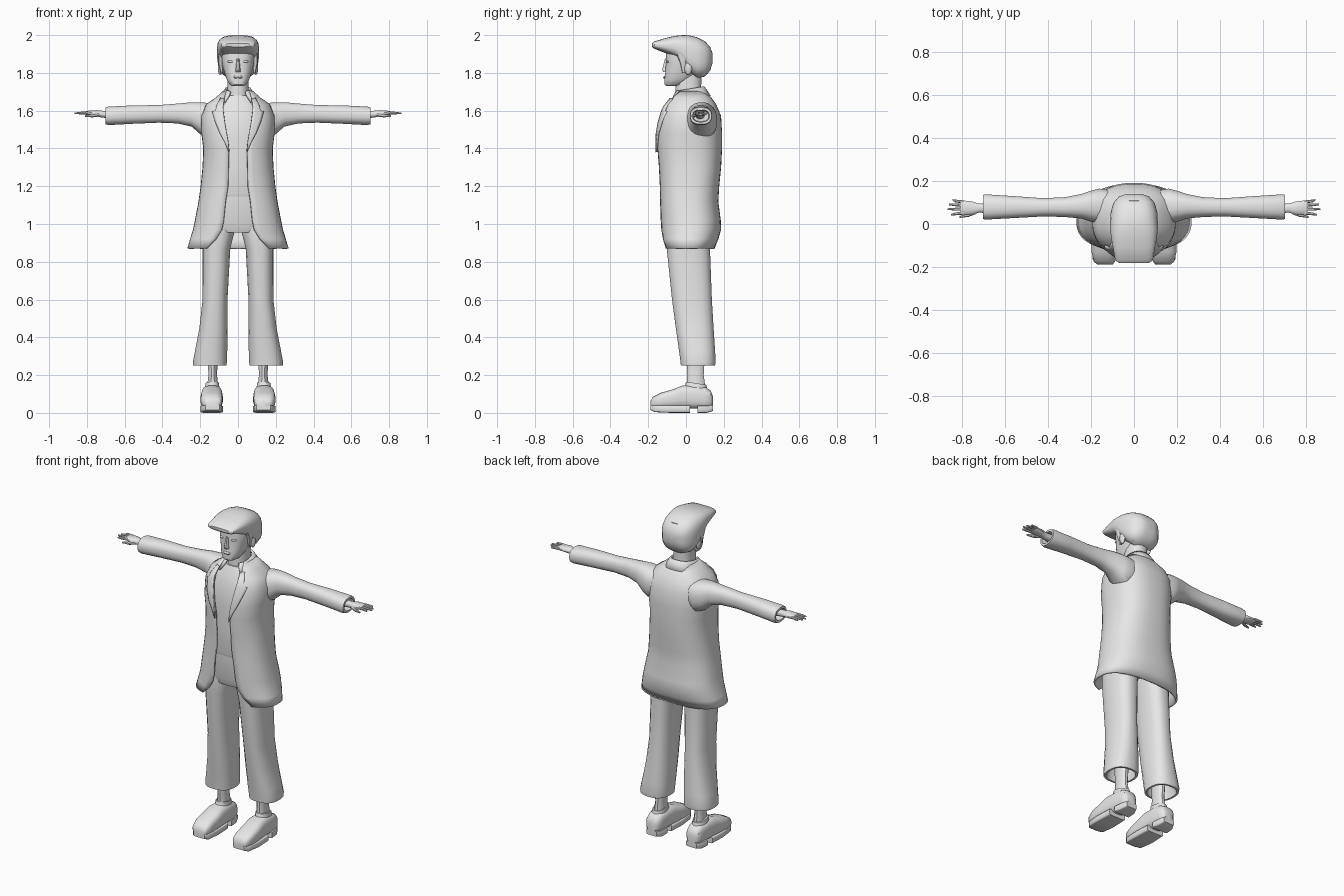
import bpy, bmesh, math
from mathutils import Vector

grey = bpy.data.materials.new("plain grey")
grey.diffuse_color = (0.8, 0.8, 0.8, 1)


def finish(name, bm, mirror=False, solid=0, angle=40):
    bmesh.ops.recalc_face_normals(bm, faces=bm.faces)
    me = bpy.data.meshes.new(name)
    bm.to_mesh(me)
    bm.free()
    me.materials.append(grey)
    ob = bpy.data.objects.new(name, me)
    bpy.context.collection.objects.link(ob)
    bpy.ops.object.select_all(action='DESELECT')
    ob.select_set(True)
    bpy.context.view_layer.objects.active = ob
    bpy.ops.object.shade_smooth_by_angle(angle=math.radians(angle))
    if solid:
        m = ob.modifiers.new("thickness", 'SOLIDIFY')
        m.thickness, m.offset = solid, 0
    if mirror:
        ob.modifiers.new("mirror", 'MIRROR').use_clip = False
    return ob


def sgnpow(w, p):
    return math.copysign(abs(w) ** (2 / p), w)


def skin(bm, rings, closed=True, caps=True):
    rows = [[bm.verts.new(p) for p in r] for r in rings]
    n = len(rows[0])
    for a, b in zip(rows, rows[1:]):
        for i in range(n if closed else n - 1):
            j = (i + 1) % n
            bm.faces.new((a[i], a[j], b[j], b[i]))
    if closed and caps:
        bm.faces.new(rows[0])
        bm.faces.new(rows[-1])


def loft(name, axis, secs, p=2.3, n=20, tilt=0, **kw):
    """secs: (position, u min, u max, v min, v max) across the axis."""
    rings = []
    for t, u0, u1, v0, v1 in secs:
        r = []
        for i in range(n):
            a = 2 * math.pi * (i + .5) / n
            u = (u0 + u1) / 2 + (u1 - u0) / 2 * sgnpow(math.cos(a), p)
            v = (v0 + v1) / 2 + (v1 - v0) / 2 * sgnpow(math.sin(a), p)
            r.append({'x': (t, u, v), 'y': (u, t, v), 'z': (u, v, t + tilt * v)}[axis])
        rings.append(r)
    bm = bmesh.new()
    skin(bm, rings)
    return finish(name, bm, **kw)


def ball(name, c, s, **kw):
    bm = bmesh.new()
    bmesh.ops.create_uvsphere(bm, u_segments=12, v_segments=8, radius=1)
    for v in bm.verts:
        v.co = Vector(c) + Vector(v.co[k] * s[k] for k in range(3))
    return finish(name, bm, **kw)


# Coat shell: z, half width, front y, back y, half opening
coat = [(1.70, .075, -.055, .10, .06), (1.665, .115, -.085, .13, .075),
        (1.63, .165, -.11, .155, .082), (1.57, .188, -.135, .18, .078),
        (1.48, .188, -.148, .185, .062), (1.40, .178, -.148, .185, .048),
        (1.30, .182, -.14, .18, .05), (1.20, .192, -.135, .17, .052),
        (1.12, .203, -.135, .165, .065), (1.02, .222, -.132, .178, .075),
        (.97, .232, -.13, .18, .085), (.92, .248, -.125, .165, .115),
        (.87, .262, -.12, .145, .165)]
P = 2.5


def open_shell(name, rows, tilt=0, solid=.012, n=40):
    rings = []
    for z, rx, yf, yb, g in rows:
        a0 = math.asin((g / rx) ** (P / 2))
        r = []
        for i in range(n + 1):
            a = a0 + (2 * math.pi - 2 * a0) * i / n
            y = (yf + yb) / 2 - (yb - yf) / 2 * sgnpow(math.cos(a), P)
            r.append((rx * sgnpow(math.sin(a), P), y, z + tilt * y))
        rings.append(r)
    bm = bmesh.new()
    skin(bm, rings, closed=False)
    return finish(name, bm, solid=solid)


open_shell("coat", coat)


def coat_at(z):
    for a, b in zip(coat, coat[1:]):
        if b[0] <= z <= a[0]:
            f = (a[0] - z) / (a[0] - b[0])
            return [u + (v - u) * f for u, v in zip(a, b)]


# Lapels lying on the coat front, with a notch step near the top
rings = []
for z, w in [(1.665, .02), (1.62, .035), (1.60, .04), (1.595, .058),
             (1.54, .05), (1.48, .036), (1.43, .018), (1.38, .002)]:
    _, rx, yf, yb, g = coat_at(z)
    r = []
    for k in range(5):
        x = g - .003 + w * k / 4
        c = (1 - (x / rx) ** P) ** (1 / P)
        r.append((x, (yf + yb) / 2 - (yb - yf) / 2 * c - .011, z))
    rings.append(r)
bm = bmesh.new()
skin(bm, rings, closed=False)
finish("lapels", bm, mirror=True, solid=.01)

# Collar band
open_shell("collar", [(1.71, .064, -.06, .092, .04), (1.69, .075, -.075, .105, .048),
                      (1.655, .098, -.10, .125, .07)], tilt=.17, n=24)

# Shirt and trouser top
loft("shirt", 'z', [(1.145, -.17, .17, -.122, .14), (1.16, -.17, .17, -.126, .145),
                    (1.3, -.16, .16, -.126, .155), (1.45, -.165, .165, -.128, .16),
                    (1.56, -.165, .165, -.115, .155), (1.63, -.13, .13, -.09, .13),
                    (1.68, -.07, .07, -.065, .09)], p=2.6, n=28)
loft("trouser_top", 'z', [(.955, -.17, .17, -.10, .13), (1.0, -.19, .19, -.115, .14),
                          (1.15, -.17, .17, -.118, .135)], p=2.6, n=28)

# Flared trouser legs with hollow hems
loft("trouser_legs", 'z', [(1.05, .01, .185, -.105, .135), (.96, .018, .188, -.108, .132),
                           (.87, .04, .188, -.103, .128), (.6, .055, .188, -.075, .138),
                           (.45, .055, .205, -.055, .147), (.33, .056, .228, -.038, .155),
                           (.27, .058, .24, -.03, .158), (.25, .06, .238, -.028, .155),
                           (.25, .072, .226, -.016, .143), (.33, .075, .21, -.01, .135)],
     p=2.5, mirror=True)

# Ankles, shoe cuffs and shoes
loft("ankles", 'z', [(.10, .10, .17, -.0, .11), (.2, .11, .157, .005, .095),
                     (.36, .105, .165, .0, .105)], n=12, mirror=True)
loft("shoe_cuffs", 'z', [(.10, .092, .182, -.03, .125), (.135, .097, .177, -.005, .115),
                         (.165, .10, .172, .0, .108)], n=14, tilt=-.15, mirror=True)
loft("shoes", 'y', [(-.188, .10, .17, .03, .062), (-.175, .088, .187, .025, .085),
                    (-.13, .082, .198, .022, .108), (-.07, .08, .198, .022, .125),
                    (-.02, .082, .194, .022, .145), (.04, .085, .19, .022, .145),
                    (.10, .087, .186, .022, .138), (.13, .095, .18, .025, .12),
                    (.142, .11, .165, .035, .09)], p=3, mirror=True)
loft("front_soles", 'y', [(-.188, .098, .172, .015, .045), (-.165, .084, .192, .004, .042),
                          (-.08, .078, .20, 0, .04), (.02, .083, .195, 0, .04)],
     p=7, n=16, mirror=True)
loft("heels", 'y', [(.06, .085, .192, 0, .04), (.11, .088, .187, 0, .04),
                    (.142, .10, .172, .01, .042)], p=7, n=16, mirror=True)

# Sleeves with hollow cuffs
loft("sleeves", 'x', [(.10, .0, .155, 1.48, 1.63), (.16, .0, .165, 1.455, 1.642),
                      (.20, .01, .155, 1.475, 1.645), (.245, .025, .14, 1.515, 1.645),
                      (.32, .032, .125, 1.532, 1.638), (.42, .035, .12, 1.536, 1.63),
                      (.56, .027, .13, 1.53, 1.628), (.685, .02, .138, 1.523, 1.622),
                      (.702, .022, .136, 1.528, 1.617), (.702, .034, .124, 1.54, 1.605),
                      (.66, .038, .12, 1.543, 1.602)], p=2.4, mirror=True)

# Hands
loft("hands", 'x', [(.65, .05, .10, 1.555, 1.60), (.72, .052, .095, 1.563, 1.60),
                    (.75, .042, .105, 1.57, 1.603), (.79, .042, .11, 1.573, 1.60),
                    (.805, .046, .108, 1.578, 1.597)], n=12, mirror=True)
for i, (y, tip, dy) in enumerate([(.051, .85, -.008), (.069, .866, 0),
                                  (.087, .86, .004), (.102, .842, .01)]):
    loft(f"finger_{i + 1}", 'x', [(.79, y - .008, y + .008, 1.58, 1.597),
                                  (.83, y + dy / 2 - .007, y + dy / 2 + .007, 1.58, 1.595),
                                  (tip, y + dy - .004, y + dy + .004, 1.582, 1.59)],
         n=8, mirror=True)
loft("thumbs", 'x', [(.735, .045, .07, 1.568, 1.592), (.77, .032, .05, 1.564, 1.584),
                     (.81, .028, .037, 1.566, 1.576)], n=8, mirror=True)

# Neck and head
loft("neck", 'z', [(1.62, -.065, .065, -.06, .09), (1.70, -.056, .056, -.058, .08),
                   (1.80, -.058, .058, -.055, .085)], n=16)
loft("head", 'z', [(1.73, -.03, .03, -.105, -.04), (1.738, -.045, .045, -.113, -.01),
                   (1.765, -.06, .06, -.115, .03), (1.80, -.073, .073, -.11, .07),
                   (1.85, -.086, .086, -.107, .10), (1.90, -.092, .092, -.107, .115),
                   (1.96, -.085, .085, -.10, .11)], p=2.5, n=24)
loft("nose", 'z', [(1.805, -.016, .016, -.122, -.09), (1.815, -.014, .014, -.128, -.09),
                   (1.875, -.007, .007, -.112, -.09)], n=8)
loft("lips", 'z', [(1.77, -.018, .018, -.117, -.10), (1.777, -.025, .025, -.121, -.10),
                   (1.785, -.02, .02, -.115, -.10)], n=10)
ball("eyes", (.038, -.096, 1.86), (.018, .01, .007), mirror=True)
ball("ears", (.094, .012, 1.825), (.013, .021, .036), mirror=True)

# Swept-forward cap of hair with an overhanging front
loft("hair_cap", 'y', [(-.18, -.07, .07, 1.938, 1.956), (-.168, -.088, .088, 1.928, 1.967),
                       (-.11, -.098, .098, 1.905, 1.984), (-.06, -.107, .107, 1.885, 1.996),
                       (-.02, -.111, .111, 1.85, 2.0), (.015, -.111, .111, 1.80, 2.0),
                       (.06, -.108, .108, 1.772, 1.989), (.10, -.095, .095, 1.78, 1.968),
                       (.128, -.07, .07, 1.812, 1.938), (.14, -.035, .035, 1.85, 1.905)],
     p=2.9, n=28)
loft("sideburns", 'z', [(1.80, .078, .092, -.02, -.005), (1.85, .08, .105, -.03, .0),
                        (1.92, .08, .108, -.06, .02)], n=10, mirror=True)
